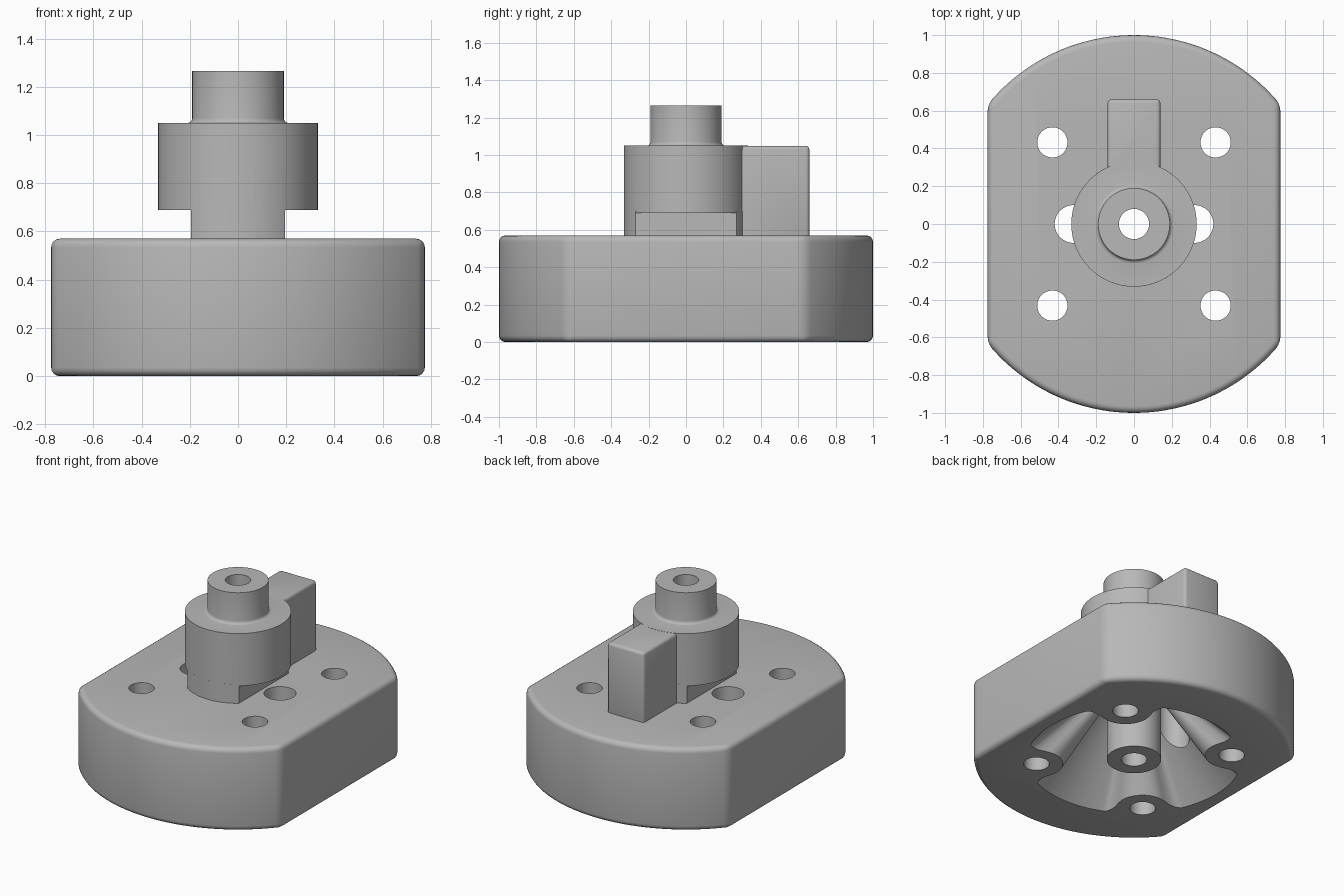
import bpy, bmesh, math
from math import cos, sin, pi, radians

cube = bpy.data.objects.get("Cube")
if cube:
    bpy.data.objects.remove(cube, do_unlink=True)

grey = bpy.data.materials.new("plain grey")
grey.use_nodes = True
grey.diffuse_color = (0.48, 0.48, 0.48, 1)
grey.node_tree.nodes["Principled BSDF"].inputs["Base Color"].default_value = (0.48, 0.48, 0.48, 1)


def finish(name, bm):
    bmesh.ops.recalc_face_normals(bm, faces=bm.faces)
    mesh = bpy.data.meshes.new(name)
    bm.to_mesh(mesh)
    bm.free()
    mesh.materials.append(grey)
    obj = bpy.data.objects.new(name, mesh)
    bpy.context.collection.objects.link(obj)
    return obj


def loft(name, outline, z0, z1, top_scale=1.0):
    """Closed prism from an xy outline, optionally tapered to the axis."""
    bm = bmesh.new()
    low = [bm.verts.new((x, y, z0)) for x, y in outline]
    high = [bm.verts.new((x * top_scale, y * top_scale, z1)) for x, y in outline]
    bm.faces.new(low)
    bm.faces.new(high)
    n = len(outline)
    for i in range(n):
        j = (i + 1) % n
        bm.faces.new((low[i], low[j], high[j], high[i]))
    return finish(name, bm)


def circle(r, cx=0, cy=0, n=64):
    return [(cx + r * cos(2 * pi * i / n), cy + r * sin(2 * pi * i / n)) for i in range(n)]


def flatted_circle(r, half_width, n=40):
    """Circle with its two x sides cut flat."""
    a = math.acos(half_width / r)
    arc = [a + (pi - 2 * a) * i / n for i in range(n + 1)]
    return [(r * cos(t), r * sin(t)) for t in arc + [t + pi for t in arc]]


def revolve(name, profile, n=64):
    bm = bmesh.new()
    rings = [[bm.verts.new((x, y, z)) for x, y in circle(r, n=n)] for r, z in profile]
    for a, b in zip(rings, rings[1:]):
        for i in range(n):
            j = (i + 1) % n
            bm.faces.new((a[i], a[j], b[j], b[i]))
    bm.faces.new(rings[0])
    bm.faces.new(rings[-1])
    return finish(name, bm)


def bevel(obj, width, segments=4):
    mod = obj.modifiers.new("rounded edges", 'BEVEL')
    mod.width = width
    mod.segments = segments
    mod.limit_method = 'ANGLE'
    mod.angle_limit = radians(25)


def bake(obj):
    bpy.ops.object.select_all(action='DESELECT')
    obj.select_set(True)
    bpy.context.view_layer.objects.active = obj
    bpy.ops.object.convert(target='MESH')


def combine(obj, other, operation):
    mod = obj.modifiers.new("combine", 'BOOLEAN')
    mod.operation = operation
    mod.solver = 'EXACT'
    mod.object = other
    bake(obj)
    bpy.data.objects.remove(other, do_unlink=True)


def smooth(obj):
    bake(obj)
    bpy.ops.object.shade_smooth_by_angle(angle=radians(32))


HOLE = 0.432            # screw hole offset in x and y
BOSS_R = 0.165
CAVITY_R = 0.67
BASE_TOP = 0.57


def cavity_radius(t):
    """Cavity rim, dented inward by the four screw bosses."""
    d = math.hypot(HOLE, HOLE)
    off = abs((t % (pi / 2)) - pi / 4)
    edge = math.asin(BOSS_R / d)
    if off < edge:
        return d * cos(off) - math.sqrt(max(0, BOSS_R ** 2 - (d * sin(off)) ** 2))
    blend = min(1, (off - edge) / 0.1)
    start = d * cos(edge)
    return start + (CAVITY_R - start) * math.sin(blend * pi / 2)


# Base block with two flats and rounded edges
base = loft("base", flatted_circle(1.0, 0.775), 0, BASE_TOP)
bevel(base, 0.035)
bake(base)

# Tapered cavity underneath, with ribs running down to the bosses
steps = 240
rim = []
for i in range(steps):
    t = 2 * pi * i / steps
    rim.append((cavity_radius(t) * cos(t), cavity_radius(t) * sin(t)))
grow = 1 + 0.7 * 0.02 / 0.47
rim = [(x * grow, y * grow) for x, y in rim]
combine(base, loft("cavity_cutter", rim, -0.02, 0.47, 0.3 / grow), 'DIFFERENCE')

# Centre post inside the cavity
combine(base, loft("centre_post", circle(0.17), 0, 0.52), 'UNION')

# Screw holes, side holes and the centre bore
holes = [(sx * HOLE, sy * HOLE, 0.08) for sx in (-1, 1) for sy in (-1, 1)]
holes += [(-0.32, 0, 0.1), (0.32, 0, 0.1), (0, 0, 0.08)]
for x, y, r in holes:
    # side holes stop short of the rim plane, where the cavity is already open
    combine(base, loft("hole_cutter", circle(r, x, y, 48), -0.1, 0.8), 'DIFFERENCE')
smooth(base)

# Hub: wide collar, small fillet and narrow shaft
fillet = [(0.21 - 0.02 * sin(a), 1.07 - 0.02 * cos(a)) for a in (0, pi / 8, pi / 4, 3 * pi / 8, pi / 2)]
hub = revolve("hub", [(0.332, 0.69), (0.332, 1.05)] + fillet + [(0.19, 1.265)])

# Neck below the collar, cut flat on both sides
combine(hub, loft("hub_neck", flatted_circle(0.332, 0.195), BASE_TOP, 0.7), 'UNION')

# Key arm reaching to the back
arm = loft("key_arm", [(-0.14, 0.2), (0.14, 0.2), (0.14, 0.66), (-0.14, 0.66)], 0.53, 1.049)
bevel(arm, 0.02, 3)
bake(arm)
combine(hub, arm, 'UNION')
combine(hub, loft("bore_cutter", circle(0.08, n=48), 0.4, 1.4), 'DIFFERENCE')
smooth(hub)
